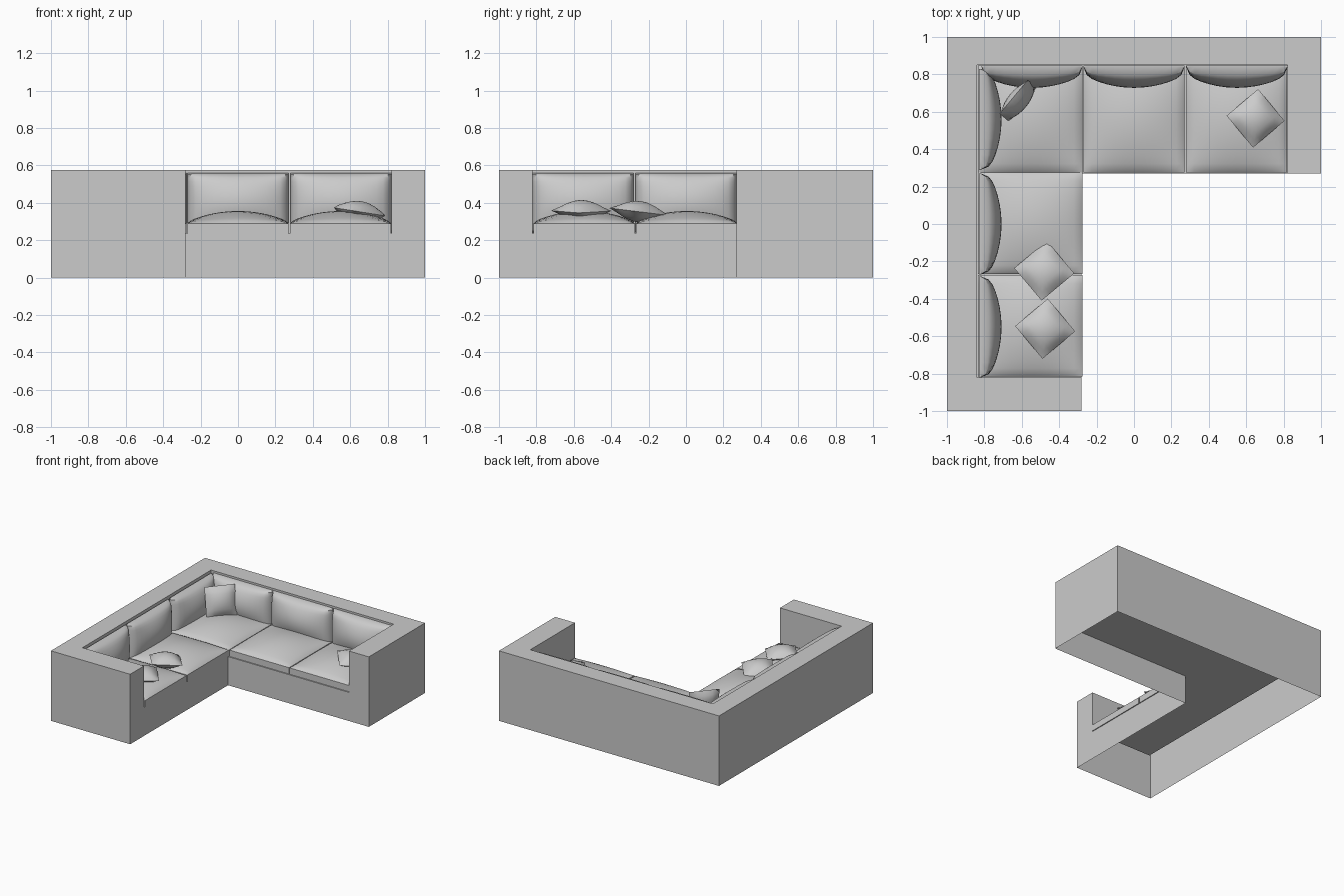
import bpy, bmesh
from math import radians
from mathutils import Matrix, Vector

if "Cube" in bpy.data.objects:
    bpy.data.objects.remove(bpy.data.objects["Cube"])

BASE, TOP = 0.235, 0.575          # seat deck and wall heights


def finish(bm, name, smooth=True):
    bmesh.ops.remove_doubles(bm, verts=bm.verts, dist=1e-5)
    bmesh.ops.recalc_face_normals(bm, faces=bm.faces)
    me = bpy.data.meshes.new(name)
    bm.to_mesh(me)
    bm.free()
    ob = bpy.data.objects.new(name, me)
    bpy.context.collection.objects.link(ob)
    if smooth:
        bpy.ops.object.select_all(action='DESELECT')
        ob.select_set(True)
        bpy.context.view_layer.objects.active = ob
        bpy.ops.object.shade_smooth_by_angle(angle=radians(40))
    return ob


def face(bm, pts):
    return bm.faces.new([bm.verts.new(p) for p in pts])


def wall(bm, path, z0, z1):
    for (ax, ay), (bx, by) in zip(path, path[1:]):
        face(bm, [(ax, ay, z0), (bx, by, z0), (bx, by, z1), (ax, ay, z1)])


def cushion(name, w, d, edge, rounding, bulge, loc, rot=Matrix(), n=14):
    """Flat-backed rectangular cushion with a domed face along local +z."""
    bm = bmesh.new()
    bmesh.ops.create_grid(bm, x_segments=n, y_segments=n, size=1)
    for v in bm.verts:
        # crowd the grid towards the rim so the rounding is well sampled
        u, t = (c * (1.35 - 0.35 * c * c) for c in v.co.xy)
        u, t = max(-1, min(1, u)), max(-1, min(1, t))
        r = max(0, (1 - u ** 12) * (1 - t ** 12)) ** 0.5
        h = edge + rounding * r + bulge * (1 - u * u) * (1 - t * t)
        v.co = (u * w / 2, t * d / 2, h)
    rim = [e for e in bm.edges if e.is_boundary]
    new = bmesh.ops.extrude_edge_only(bm, edges=rim)['geom']
    for v in new:
        if isinstance(v, bmesh.types.BMVert):
            v.co.z = 0
    bmesh.ops.contextual_create(bm, geom=[g for g in new if isinstance(g, bmesh.types.BMEdge)])
    bm.transform(Matrix.Translation(loc) @ rot)
    return finish(bm, name)


def pillow(name, size, thick, loc, rot, n=8):
    """Square throw pillow, pinched to a seam all round."""
    bm = bmesh.new()
    for side in (1, -1):
        new = bmesh.ops.create_grid(bm, x_segments=n, y_segments=n, size=1)['verts']
        for v in new:
            u, t = v.co.xy
            h = max(0, (1 - u * u) * (1 - t * t)) ** 0.7
            v.co = (u * size / 2, t * size / 2, side * thick / 2 * h)
    bm.transform(Matrix.Translation(loc) @ rot)
    return finish(bm, name)


# Frame: open-bottomed shell with arms, back walls and seat deck
outer = [(-.28, .27), (1, .27), (1, 1), (-1, 1), (-1, -1), (-.28, -1), (-.28, -.82)]
inner = [(-.28, -.82), (-.84, -.82), (-.84, .85), (.82, .85), (.82, .27)]
bm = bmesh.new()
face(bm, [(x, y, TOP) for x, y in outer[1:] + inner[1:]])
face(bm, [(x, y, BASE) for x, y in inner + [(-.28, .27)]])
wall(bm, outer[1:], 0, TOP)
wall(bm, inner, BASE, TOP)
wall(bm, [(.82, .27), (1, .27)], 0, TOP)
wall(bm, [(-.28, -.82), (-.28, .27), (.82, .27)], 0, BASE)
finish(bm, "sofa_frame", smooth=False)

# Seat cushions: a row along the rear, then a row along the left
seats = [(-.555, .562), (0, .562), (.548, .562), (-.555, .005), (-.555, -.545)]
for i, (x, y) in enumerate(seats):
    w = .56 if x == -.555 else .542
    d = .572 if y > .5 else .542
    cushion(f"seat_cushion_{i + 1}", w, d, .052, .012, .055, (x, y, BASE + .002))

# Back cushions
to_front = Matrix.Rotation(radians(90), 4, 'X')
to_right = Matrix.Rotation(radians(90), 4, 'Z') @ to_front
for i, x in enumerate((-.545, 0, .55)):
    cushion(f"rear_back_cushion_{i + 1}", .54, .32, .01, .045, .065, (x, .848, .4), to_front)
for i, y in enumerate((.56, 0, -.55)):
    cushion(f"left_back_cushion_{i + 1}", .54, .32, .01, .045, .065, (-.828, y, .4), to_right)


# Throw pillows lying on the seats
def lying(turn, tip):
    return Matrix.Rotation(radians(tip), 4, 'Y') @ Matrix.Rotation(radians(turn), 4, 'Z')


pillow("right_pillow", .222, .115, (.65, .565, .352), lying(40, 9))
pillow("middle_pillow", .228, .115, (-.48, -.25, .352),
       Matrix.Rotation(radians(-7), 4, 'X') @ lying(40, 0))
pillow("front_pillow", .228, .115, (-.475, -.56, .357), lying(40, 4))

# Corner pillow standing upright and leaning back into the corner
lean = Matrix.Rotation(radians(50), 4, 'Z') @ Matrix.Rotation(radians(75), 4, 'X')
pillow("corner_pillow", .235, .1, (-.62, .66, .452), lean)
